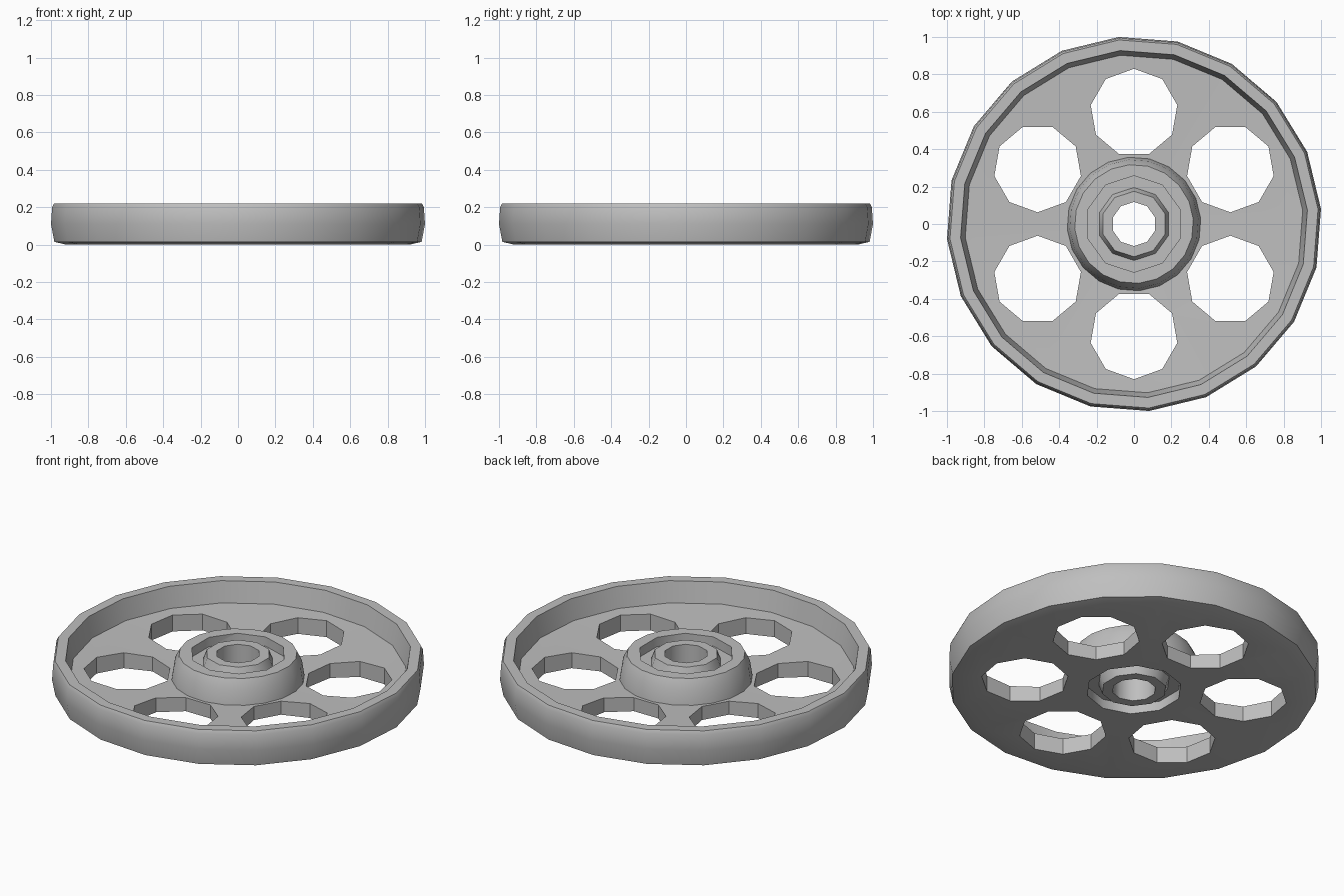
import bpy, bmesh
from math import sin, cos, pi, radians

cube = bpy.data.objects.get("Cube")
if cube:
    bpy.data.objects.remove(cube, do_unlink=True)

grey = bpy.data.materials.new("plain grey")
grey.use_nodes = True
GREY = (0.52, 0.52, 0.52, 1)
grey.diffuse_color = GREY
for node in grey.node_tree.nodes:
    if node.type == 'BSDF_PRINCIPLED':
        node.inputs["Base Color"].default_value = GREY


def lathe(name, profile, sides, phase, ring=False, centre=(0, 0)):
    """Turn a (radius, z) profile around z; a ring closes on itself, otherwise the ends are capped."""
    bm = bmesh.new()
    loops = []
    for r, z in profile:
        angles = [phase + 2 * pi * i / sides for i in range(sides)]
        loops.append([bm.verts.new((centre[0] + r * cos(a), centre[1] + r * sin(a), z)) for a in angles])
    pairs = list(zip(loops, loops[1:]))
    if ring:
        pairs.append((loops[-1], loops[0]))
    else:
        bm.faces.new(loops[0])
        bm.faces.new(loops[-1])
    for low, high in pairs:
        for i in range(sides):
            j = (i + 1) % sides
            bm.faces.new((low[i], low[j], high[j], high[i]))
    bmesh.ops.recalc_face_normals(bm, faces=bm.faces)
    mesh = bpy.data.meshes.new(name)
    bm.to_mesh(mesh)
    bm.free()
    mesh.materials.append(grey)
    obj = bpy.data.objects.new(name, mesh)
    bpy.context.collection.objects.link(obj)
    return obj


def select(obj):
    bpy.ops.object.select_all(action='DESELECT')
    obj.select_set(True)
    bpy.context.view_layer.objects.active = obj


def cut(obj, cutters):
    select(obj)
    for cutter in cutters:
        cutter.hide_render = True
        mod = obj.modifiers.new("cut", 'BOOLEAN')
        mod.operation = 'DIFFERENCE'
        mod.solver = 'EXACT'
        mod.object = cutter
        bpy.ops.object.modifier_apply(modifier=mod.name)
        bpy.data.objects.remove(cutter, do_unlink=True)


SIDES, PHASE = 20, radians(4.6)
TOP = 0.22

# Rim and web, turned as one ring
rim = lathe("rim_and_web", [
    (0.30, 0), (0.92, 0), (0.985, 0.015), (1.003, 0.11), (0.997, 0.2), (0.987, TOP),
    (0.93, TOP), (0.905, 0.1), (0.30, 0.077)], SIDES, PHASE, ring=True)

# Six nine-sided lightening holes, each with a corner pointing outwards
holes = []
for k in range(6):
    a = radians(30 + 60 * k)
    holes.append(lathe("hole_cutter", [(0.235, -0.1), (0.235, 0.3)], 9, a,
                       centre=(0.595 * cos(a), 0.595 * sin(a))))
cut(rim, holes)

# Hub boss with a groove on each side and a ten-sided bore
hub = lathe("hub", [(0.30, 0), (0.30, 0.05), (0.358, 0.079), (0.345, 0.165), (0.318, TOP)], SIDES, PHASE)
up = pi / 2
top_groove = lathe("groove_cutter", [
    (0.258, 0.165), (0.258, 0.3), (0.175, 0.3), (0.175, TOP), (0.195, 0.165)], 10, up, ring=True)
bottom_groove = lathe("groove_cutter", [
    (0.258, 0.055), (0.258, -0.1), (0.175, -0.1), (0.175, 0), (0.195, 0.055)], 10, up, ring=True)
bore = lathe("bore_cutter", [(0.118, -0.1), (0.118, 0.4)], 10, up)
cut(hub, [top_groove, bottom_groove, bore])

for part in (rim, hub):
    select(part)
    bpy.ops.object.shade_smooth_by_angle(angle=radians(38))
